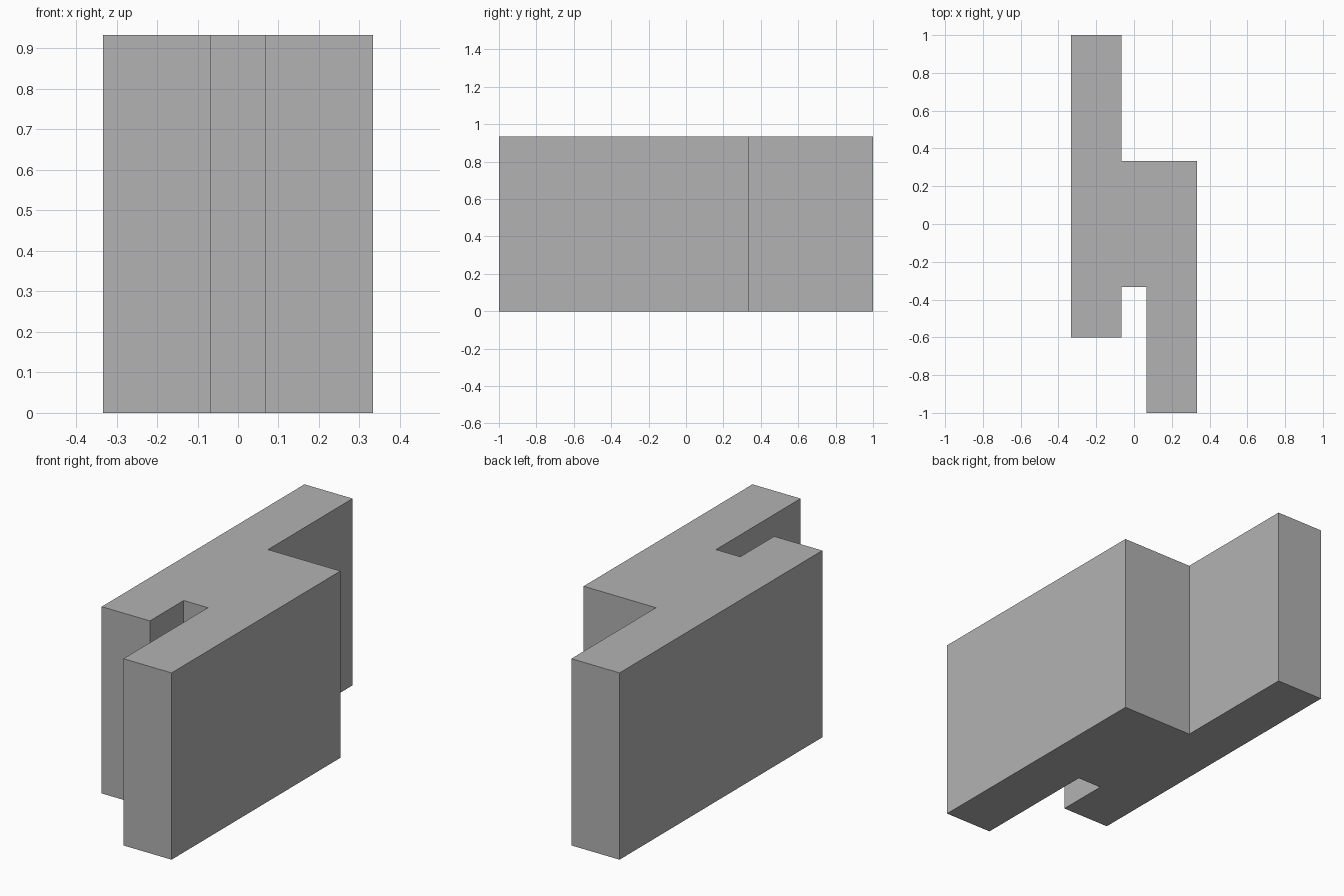
import bpy
import bmesh

# Remove the default cube
cube = bpy.data.objects.get("Cube")
if cube:
    bpy.data.objects.remove(cube, do_unlink=True)

HEIGHT = 0.933
OUTER, INNER = 0.333, 0.067   # half widths of the block and of the slot

# Single grey material
GREY = (0.448, 0.448, 0.448, 1)
grey = bpy.data.materials.new("plain grey")
grey.use_nodes = True
grey.diffuse_color = GREY
grey.node_tree.nodes["Principled BSDF"].inputs["Base Color"].default_value = GREY


def extrude_profile(name, outline, height, material):
    """Extrude a counter-clockwise floor outline into a closed prism."""
    bm = bmesh.new()
    base = bm.faces.new([bm.verts.new((x, y, 0)) for x, y in outline])
    top = bmesh.ops.extrude_face_region(bm, geom=[base], use_keep_orig=True)
    verts = [v for v in top["geom"] if isinstance(v, bmesh.types.BMVert)]
    bmesh.ops.translate(bm, vec=(0, 0, height), verts=verts)
    bmesh.ops.recalc_face_normals(bm, faces=bm.faces)
    mesh = bpy.data.meshes.new(name)
    bm.to_mesh(mesh)
    bm.free()
    mesh.materials.append(material)
    obj = bpy.data.objects.new(name, mesh)
    bpy.context.collection.objects.link(obj)
    return obj


# Stepped block: long bar on the right, shifted bar on the left, slot in front
outline = [
    (-OUTER, -0.6), (-INNER, -0.6), (-INNER, -OUTER), (INNER, -OUTER),
    (INNER, -1), (OUTER, -1), (OUTER, OUTER), (-INNER, OUTER),
    (-INNER, 1), (-OUTER, 1),
]
extrude_profile("stepped_block", outline, HEIGHT, grey)
